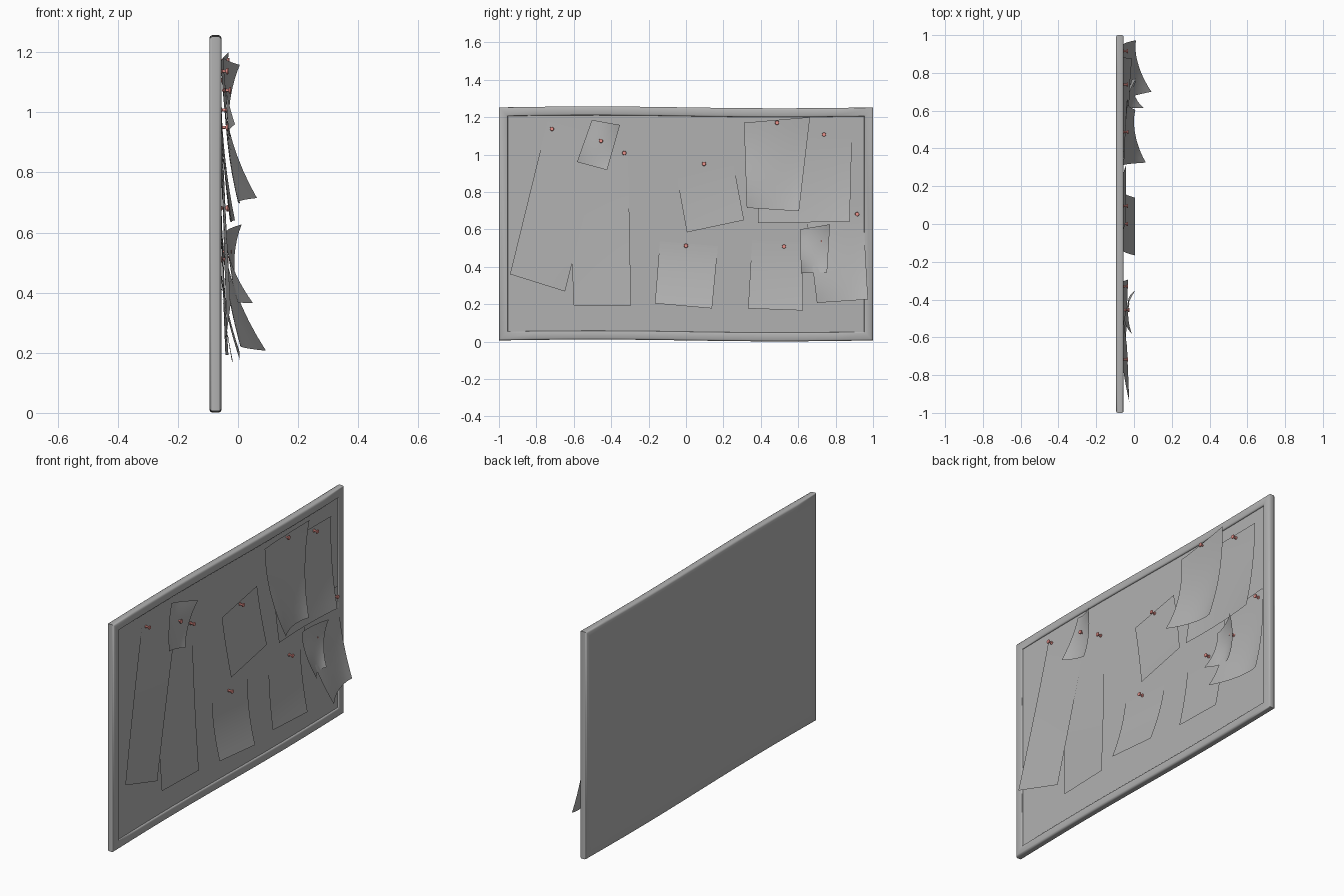
import bpy, math

if "Cube" in bpy.data.objects:
    bpy.data.objects.remove(bpy.data.objects["Cube"])


def material(name, r, g, b):
    m = bpy.data.materials.new(name)
    m.diffuse_color = (r, g, b, 1)
    m.use_nodes = True
    m.node_tree.nodes["Principled BSDF"].inputs["Base Color"].default_value = m.diffuse_color
    return m


red = material("pin_red", 0.85, 0.30, 0.27)
grey = material("board_grey", 0.44, 0.44, 0.44)


def make(name, verts, faces, angle=35, mat=grey):
    me = bpy.data.meshes.new(name)
    me.from_pydata(verts, [], faces)
    me.update()
    me.materials.append(mat)
    ob = bpy.data.objects.new(name, me)
    bpy.context.collection.objects.link(ob)
    bpy.ops.object.select_all(action='DESELECT')
    ob.select_set(True)
    bpy.context.view_layer.objects.active = ob
    bpy.ops.object.shade_smooth_by_angle(angle=math.radians(angle))
    return ob


# Board: rectangular loops lofted along a frame profile (inset, x), slightly wavy
def board_ring(inset, x, n=12):
    y1, z0, z1 = 1 - inset, 0.006 + inset, 1.252 - inset
    ys = [-y1 + 2 * y1 * i / n for i in range(n + 1)]
    pts = [(y, z0) for y in ys] + [(y, z1) for y in reversed(ys)]
    return [(x, y, z - 0.005 * math.sin(math.pi * y)) for y, z in pts]


def loft(name, profile, closed):
    rings = [board_ring(*p) for p in profile]
    n, m = len(rings[0]), len(rings)
    verts = [v for r in rings for v in r]
    faces = [(k * n + i, k * n + (i + 1) % n, (k + 1) % m * n + (i + 1) % n, (k + 1) % m * n + i)
             for k in range(m if closed else m - 1) for i in range(n)]
    if not closed:
        faces += [tuple(reversed(range(n))), tuple(range((m - 1) * n, m * n))]
    return make(name, verts, faces, 60)


loft("frame", [(0.009, -0.095), (0.003, -0.092), (0, -0.086), (0, -0.064), (0.003, -0.058), (0.009, -0.055),
               (0.040, -0.055), (0.045, -0.057), (0.047, -0.061), (0.047, -0.095)], True)
loft("cork_panel", [(0.045, -0.095), (0.045, -0.064)], False)


# Papers: corners (y, z, lift) in order top left, top right, bottom right, bottom left
def paper(name, base, curl, tl, tr, br, bl, drop=1.7, n=10):
    verts = []
    for j in range(n + 1):
        for i in range(n + 1):
            u, v = i / n, j / n
            y = z = 0
            x = base
            for (cy, cz, lift), a, b in ((tl, 1 - u, 1 - v), (tr, u, 1 - v), (br, u, v), (bl, 1 - u, v)):
                y += cy * a * b
                z += cz * a * b
                x += lift * a ** curl * b ** drop
            verts.append((x, y, z))
    w = n + 1
    faces = [(j * w + i, (j + 1) * w + i, (j + 1) * w + i + 1, j * w + i + 1)
             for j in range(n) for i in range(n)]
    make(name, verts, faces, 60)


paper("long_sheet_left", -0.060, 1, (-.74, 1.18, 0), (-.44, 1.10, 0), (-.647, .268, .023), (-.941, .36, .035), 1.3)
paper("long_sheet_behind", -0.062, 1, (-.636, 1.03, 0), (-.31, 1.04, 0), (-.294, .193, .03), (-.60, .193, .02))
paper("curled_note_upper", -0.054, 1.6, (-.503, 1.185, .004), (-.353, 1.158, .06), (-.422, .917, .03), (-.583, .96, .044))
paper("middle_sheet", -0.060, 1, (-.059, .933, .003), (.246, .992, .003), (.31, .649, .018), (.005, .584, .015))
paper("large_sheet_front", -0.055, 1.5, (.31, 1.17, 0), (.663, 1.2, .024), (.604, .697, .062), (.325, .715, .118), 2.2)
paper("large_sheet_behind", -0.060, 1.4, (.385, 1.13, 0), (.888, 1.13, .004), (.875, .64, .05), (.385, .635, .04), 2)
paper("corner_sheet", -0.059, 1.4, (.64, .70, 0), (.945, .725, 0), (.973, .225, .07), (.70, .207, .152), 2.1)
paper("curled_note_lower", -0.050, 1.6, (.61, .60, .01), (.77, .627, .062), (.754, .37, .06), (.615, .365, .10))
paper("lower_sheet", -0.060, 1, (-.14, .536, 0), (.171, .51, 0), (.139, .177, .066), (-.166, .204, .065))
paper("lower_right_sheet", -0.061, 1, (.353, .54, 0), (.626, .53, 0), (.626, .166, .045), (.332, .177, .04))


# Push pins: lathed profile (radius, x offset) around the x axis
def pin(k, y, z, x0, n=12):
    prof = [(.003, 0), (.003, .004), (.008, .004), (.009, .007), (.005, .010), (.0045, .021),
            (.010, .024), (.0115, .027), (.010, .030)]
    verts = [(x0 + dx, y + r * math.cos(2 * math.pi * i / n), z + r * math.sin(2 * math.pi * i / n))
             for r, dx in prof for i in range(n)]
    faces = [(a * n + i, a * n + (i + 1) % n, (a + 1) * n + (i + 1) % n, (a + 1) * n + i)
             for a in range(len(prof) - 1) for i in range(n)]
    faces += [tuple(reversed(range(n))), tuple(range(len(verts) - n, len(verts)))]
    make(f"push_pin_{k}", verts, faces, 35, red)


for k, (y, z, x0) in enumerate([
        (-.717, 1.137, -.062), (-.455, 1.073, -.053), (-.33, 1.008, -.062), (.096, .95, -.062),
        (.487, 1.17, -.059), (.738, 1.107, -.062), (.915, .681, -.062), (0, .512, -.062),
        (.524, .508, -.062), (.733, .537, -.052)], 1):
    pin(k, y, z, x0)
